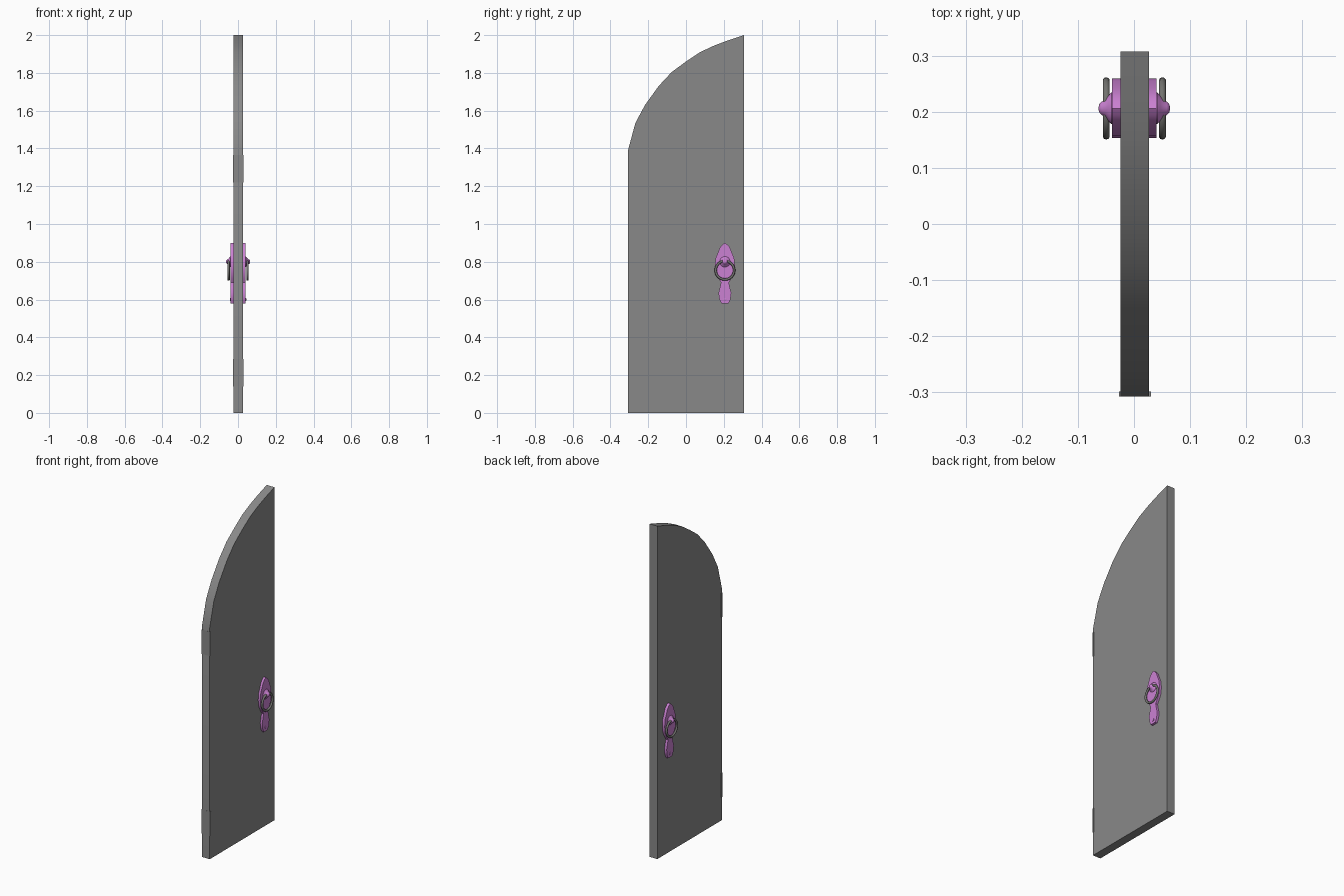
import bpy, bmesh, math
from mathutils import Matrix

old = bpy.data.objects.get("Cube")
if old:
    bpy.data.objects.remove(old, do_unlink=True)


def material(name, rgb):
    m = bpy.data.materials.new(name)
    m.use_nodes = True
    col = (*rgb, 1.0)
    m.diffuse_color = col
    m.node_tree.nodes["Principled BSDF"].inputs["Base Color"].default_value = col
    return m


GREY = material("door grey", (0.25, 0.25, 0.25))
IRON = material("ring dark grey", (0.17, 0.17, 0.16))
PURPLE = material("fitting purple", (0.6, 0.22, 0.65))


def finish(name, bm, mat, angle=35):
    bmesh.ops.recalc_face_normals(bm, faces=bm.faces)
    me = bpy.data.meshes.new(name)
    bm.to_mesh(me)
    bm.free()
    me.materials.append(mat)
    ob = bpy.data.objects.new(name, me)
    bpy.context.collection.objects.link(ob)
    bpy.ops.object.select_all(action='DESELECT')
    ob.select_set(True)
    bpy.context.view_layer.objects.active = ob
    bpy.ops.object.shade_smooth_by_angle(angle=math.radians(angle))
    return ob


def extrude_outline(name, pts, x0, x1, mat):
    """Extrude a (y, z) outline along x."""
    bm = bmesh.new()
    face = bm.faces.new([bm.verts.new((x0, y, z)) for y, z in pts])
    out = bmesh.ops.extrude_face_region(bm, geom=[face])
    for v in out["geom"]:
        if isinstance(v, bmesh.types.BMVert):
            v.co.x = x1
    return finish(name, bm, mat)


def turned(name, profile, y, z, side, mat, steps=20):
    """Spin a (distance from door centre, radius) profile around the x axis."""
    bm = bmesh.new()
    rings = []
    for d, r in profile:
        ring = []
        for i in range(steps):
            a = math.tau * i / steps
            ring.append(bm.verts.new((MID + side * d, y + r * math.cos(a), z + r * math.sin(a))))
        rings.append(ring)
    for a, b in zip(rings, rings[1:]):
        for i in range(steps):
            j = (i + 1) % steps
            bm.faces.new((a[i], a[j], b[j], b[i]))
    bm.faces.new(rings[-1])
    bm.faces.new(rings[0])
    return finish(name, bm, mat)


# Door leaf with a curved top rising to the back edge
X0, X1 = -0.024, 0.027
MID = 0.0005
HALF = 0.307
arch = [(-HALF, 1.39), (-0.268, 1.535), (-0.217, 1.63), (-0.145, 1.73), (-0.075, 1.805),
        (0, 1.86), (0.075, 1.91), (0.15, 1.945), (0.225, 1.973), (HALF, 2.0)]
extrude_outline("door_leaf", [(HALF, 0), (-HALF, 0)] + arch, X0, X1, GREY)

# Hinge plates on the front edge
for name, low in (("lower_hinge", 0.14), ("upper_hinge", 1.22)):
    bm = bmesh.new()
    bmesh.ops.create_cube(bm, size=1, matrix=Matrix.Translation((0.0015, -0.303, low + 0.073))
                          @ Matrix.Diagonal((0.057, 0.009, 0.146, 1)))
    finish(name, bm, GREY)

# Handle fittings on both faces
HY = 0.206
half_plate = [(0.018, 0.578), (0.029, 0.60), (0.034, 0.635), (0.026, 0.665), (0.021, 0.69),
              (0.033, 0.71), (0.048, 0.74), (0.053, 0.78), (0.049, 0.82), (0.036, 0.85),
              (0.027, 0.875), (0.012, 0.892)]
outline = ([(HY + w, z) for w, z in half_plate] + [(HY, 0.90)]
           + [(HY - w, z) for w, z in reversed(half_plate)])
knob = [(0.036, 0.028), (0.041, 0.028), (0.046, 0.023), (0.052, 0.015),
        (0.058, 0.012), (0.062, 0.008), (0.0635, 0.003)]
screw = [(0.036, 0.008), (0.042, 0.008), (0.0435, 0.004)]

for side, label in ((1, "left"), (-1, "right")):
    extrude_outline(label + "_plate", outline, MID + side * 0.02, MID + side * 0.04, PURPLE)
    turned(label + "_knob", knob, HY, 0.80, side, PURPLE)
    turned(label + "_screw", screw, HY, 0.60, side, PURPLE, 10)

    # Hanging ring
    bpy.ops.mesh.primitive_torus_add(major_radius=0.049, minor_radius=0.0065,
                                     major_segments=32, minor_segments=10,
                                     location=(MID + side * 0.05, HY, 0.755),
                                     rotation=(0, math.pi / 2, 0))
    ring = bpy.context.object
    ring.name = label + "_ring"
    ring.data.materials.append(IRON)
    bpy.ops.object.shade_smooth()
